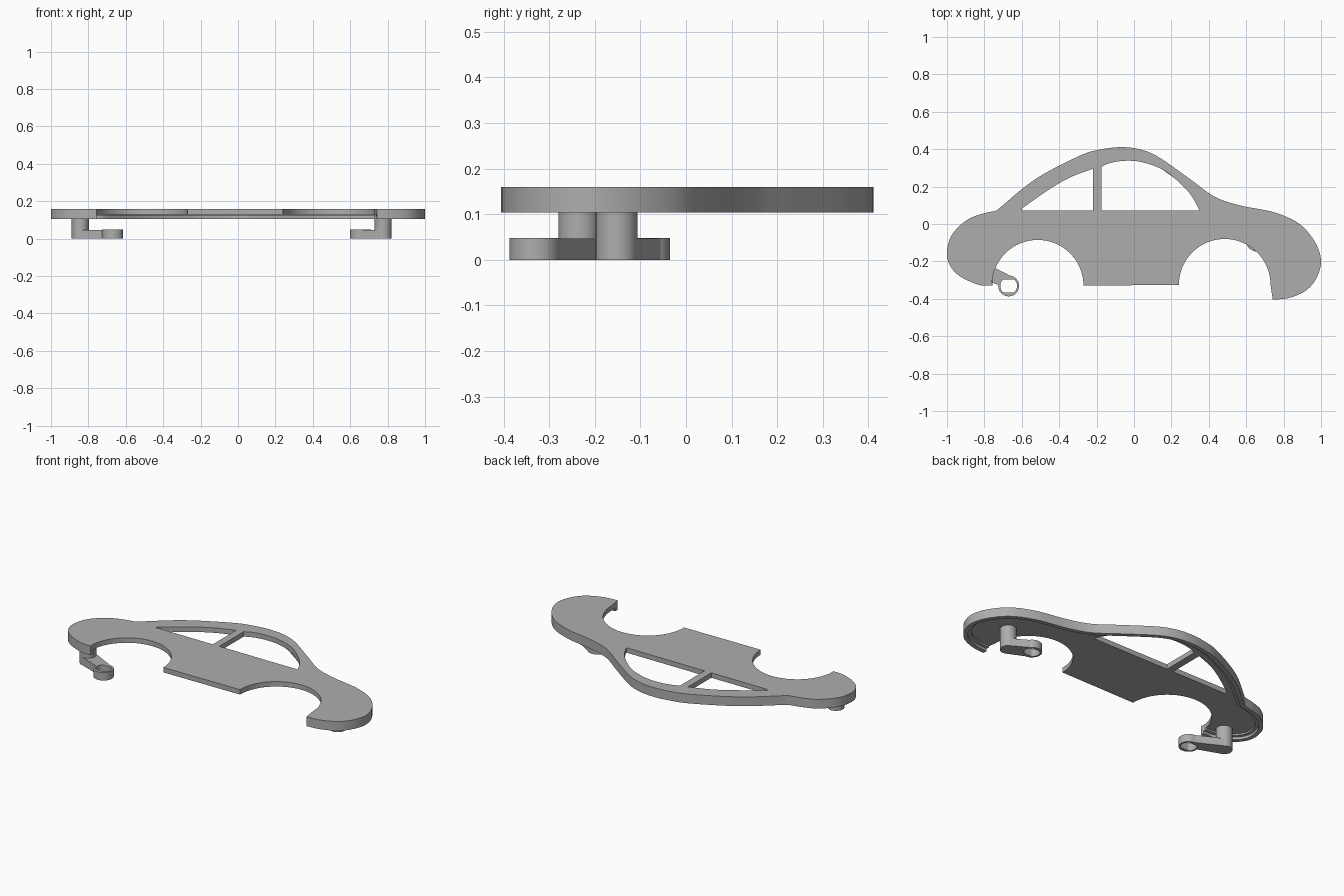
import bpy, bmesh, math
from mathutils import Vector

cube = bpy.data.objects.get("Cube")
if cube:
    bpy.data.objects.remove(cube, do_unlink=True)

grey = bpy.data.materials.new("plain grey")
grey.use_nodes = True
COLOUR = (0.42, 0.42, 0.42, 1)
grey.diffuse_color = COLOUR
grey.node_tree.nodes["Principled BSDF"].inputs["Base Color"].default_value = COLOUR


def spline(points, steps=8):
    """Smooth curve through the given points."""
    p = [Vector(q) for q in points]
    p = [2 * p[0] - p[1]] + p + [2 * p[-1] - p[-2]]
    out = []
    for a, b, c, d in zip(p, p[1:], p[2:], p[3:]):
        for i in range(steps):
            t = i / steps
            out.append(0.5 * (2 * b + (c - a) * t + (2 * a - 5 * b + 4 * c - d) * t**2
                              + (3 * b - a - 3 * c + d) * t**3))
    return out + [p[-2]]


def arc(centre, r, start, end, n=32):
    angles = [math.radians(start + (end - start) * i / n) for i in range(n + 1)]
    return [Vector(centre) + r * Vector((math.cos(a), math.sin(a))) for a in angles]


def circle(centre, r):
    return arc(centre, r, 0, 360)[:-1]


def prism(name, loops, z0, z1):
    """Extrude an outline, with any further loops as holes."""
    bm = bmesh.new()
    for loop in loops:
        vs = [bm.verts.new((p[0], p[1], z0)) for p in loop]
        for a, b in zip(vs, vs[1:] + vs[:1]):
            bm.edges.new((a, b))
    bmesh.ops.triangle_fill(bm, edges=bm.edges[:], use_beauty=True, normal=(0, 0, 1))
    ext = bmesh.ops.extrude_face_region(bm, geom=bm.faces[:], use_keep_orig=True)
    top = [v for v in ext["geom"] if isinstance(v, bmesh.types.BMVert)]
    bmesh.ops.translate(bm, verts=top, vec=(0, 0, z1 - z0))
    bmesh.ops.recalc_face_normals(bm, faces=bm.faces[:])
    mesh = bpy.data.meshes.new(name)
    bm.to_mesh(mesh)
    bm.free()
    mesh.materials.append(grey)
    ob = bpy.data.objects.new(name, mesh)
    bpy.context.collection.objects.link(ob)
    bpy.ops.object.select_all(action="DESELECT")
    ob.select_set(True)
    bpy.context.view_layer.objects.active = ob
    bpy.ops.object.shade_smooth_by_angle(angle=math.radians(30))
    return ob


def inset(path, d):
    """Offset an open clockwise path towards its inside."""
    out = []
    for i, p in enumerate(path):
        t = (path[min(i + 1, len(path) - 1)] - path[max(i - 1, 0)]).normalized()
        out.append(p + d * Vector((t.y, -t.x)))
    return out


# Body outline: nose, roof and tail, then the wheel arches and sill
nose = spline([(-.757, -.33), (-.83, -.325), (-.93, -.28), (-.985, -.22), (-1, -.15),
               (-.975, -.06), (-.9, .017), (-.82, .052), (-.735, .072)])
roof = spline([(-.735, .072), (-.53, .238), (-.29, .365), (-.17, .4), (-.06, .411),
               (.04, .397), (.136, .355), (.3, .24), (.43, .147), (.564, .1),
               (.75, .062), (.885, 0), (.97, -.1), (1, -.2), (.975, -.29),
               (.92, -.355), (.83, -.395), (.742, -.405)])
shell = nose + roof[1:]
rear_arch = arc((.485, -.325), .245, 0, 180)
front_arch = arc((-.515, -.33), .245, 0, 180)

# Side windows
front_window = [(-.22, .072), (-.22, .295)] + spline(
    [(-.22, .295), (-.34, .25), (-.45, .187), (-.6, .083)])[1:] + [(-.6, .072)]
rear_window = [(.35, .072), (-.175, .072)] + spline(
    [(-.175, .305), (-.13, .325), (-.05, .338), (.045, .33), (.163, .285),
     (.27, .195), (.32, .13), (.35, .072)])[:-1]

prism("body_panel", [shell + rear_arch + front_arch[:-1], front_window, rear_window], .13, .16)

# Stepped rim under the outer edge
lip = inset(shell, .025)
step = inset(shell, .045)
prism("rim_lip", [shell + lip[::-1]], .104, .13)
prism("rim_step", [lip + step[::-1]], .12, .13)


def axle_mount(name, post, ring, side, span):
    """Post under the panel with an arm leading to a flat-sided axle ring."""
    post, ring = Vector(post), Vector(ring)
    d = (post - ring).normalized()
    n = side * Vector((-d.y, d.x))
    prism(name + "_post", [circle(post, .046)], 0, .13)
    hole = [(p.x, ring.y + max(-.035, min(.035, p.y - ring.y))) for p in circle(ring, .045)]
    prism(name + "_ring", [circle(ring, .056), hole], 0, .048)
    start = math.degrees(math.atan2(n.y, n.x))
    joint = arc(ring, .052, start, start - side * span, 12)
    prism(name + "_arm", [[post + n * .045] + joint + [post - n * .045]], 0, .047)


axle_mount("front_mount", (-.843, -.234), (-.67, -.331), -1, 115)
axle_mount("rear_mount", (.775, -.152), (.656, -.091), 1, 180)
